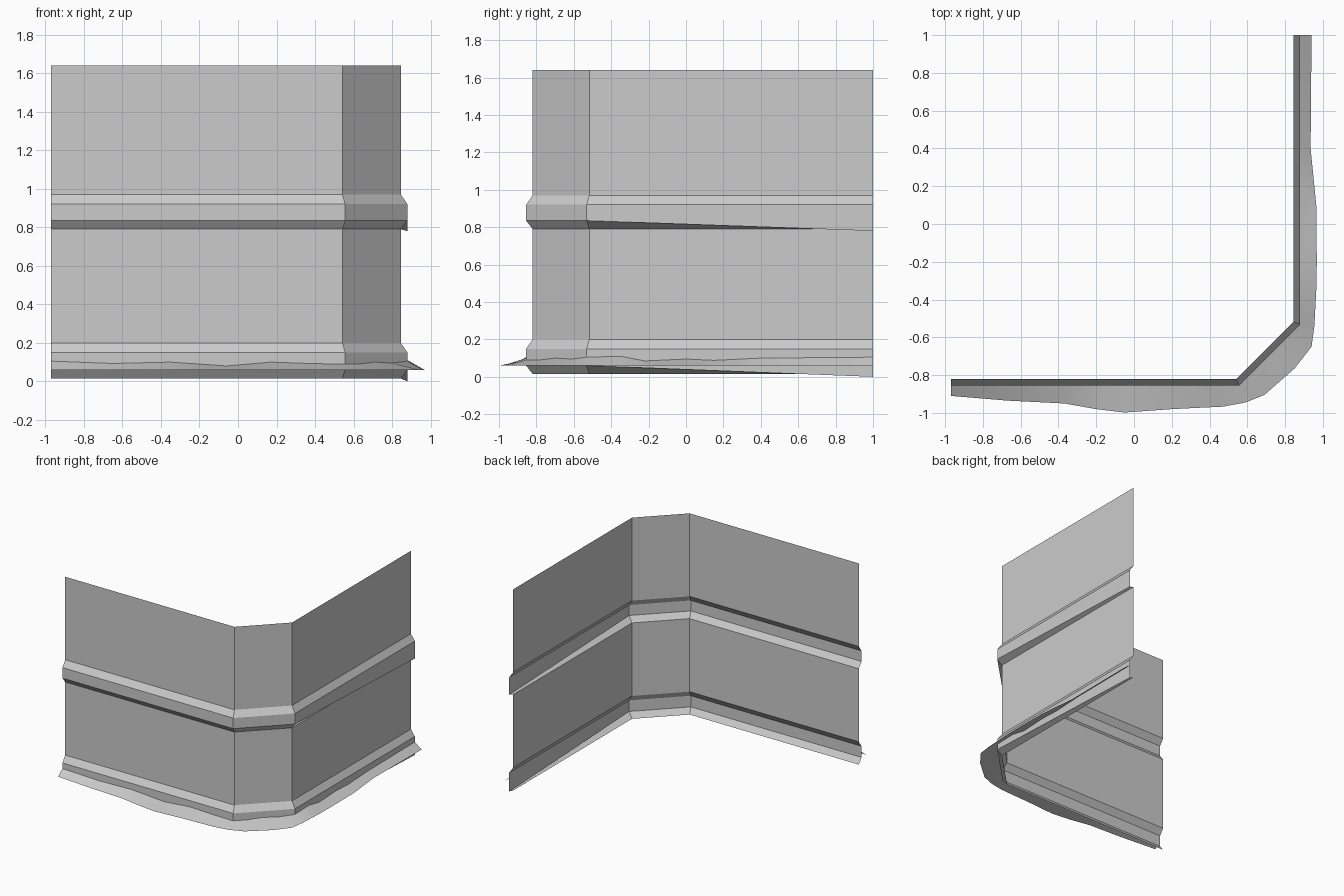
import bpy
import bmesh

cube = bpy.data.objects.get("Cube")
if cube:
    bpy.data.objects.remove(cube, do_unlink=True)

grey = bpy.data.materials.new("light grey")
grey.use_nodes = True
grey.diffuse_color = (0.6, 0.6, 0.6, 1)
grey.node_tree.nodes["Principled BSDF"].inputs["Base Color"].default_value = (0.6, 0.6, 0.6, 1)


def make_strip(name, stations, smooth):
    """Skin a sheet through a row of stations, each listed from top to bottom."""
    bm = bmesh.new()
    rows = [[bm.verts.new(p) for p in station] for station in stations]
    for a, b in zip(rows, rows[1:]):
        for j in range(len(a) - 1):
            face = bm.faces.new((a[j], a[j + 1], b[j + 1], b[j]))
            face.smooth = smooth
    mesh = bpy.data.meshes.new(name)
    bm.to_mesh(mesh)
    bm.free()
    mesh.materials.append(grey)
    obj = bpy.data.objects.new(name, mesh)
    bpy.context.collection.objects.link(obj)
    return obj


# Plan of the wall face and of the raised trim bands
wall_path = [(-0.97, -0.82), (0.542, -0.82), (0.845, -0.517), (0.845, 1.0)]
trim_path = [(-0.97, -0.855), (0.556, -0.855), (0.88, -0.531), (0.88, 1.0)]

# Wall section from top to bottom: (height, stands out as trim)
section = [(1.64, False), (0.97, False), (0.92, True), (0.835, True),
           (0.79, False), (0.2, False), (0.15, True), (0.06, True), (0.015, False)]
sagging = {0.835: 0.78, 0.06: 0.0}  # lower trim edges droop at the rear end

stations = []
for i, (wall, trim) in enumerate(zip(wall_path, trim_path)):
    last = i == len(wall_path) - 1
    stations.append([(*(trim if out else wall), sagging.get(z, z) if last else z)
                     for z, out in section])
make_strip("corner_wall", stations, False)

# Ground skirt: inner x, y, z on the trim, then outer x, y on the ground line
skirt = [
    (-0.97, -0.855, 0.105, -0.97, -0.91),
    (-0.65, -0.855, 0.093, -0.67, -0.935),
    (-0.35, -0.855, 0.10, -0.37, -0.95),
    (-0.2, -0.855, 0.09, -0.2, -0.98),
    (-0.06, -0.855, 0.08, -0.05, -0.998),
    (0.17, -0.855, 0.10, 0.2, -0.98),
    (0.4, -0.855, 0.092, 0.47, -0.967),
    (0.556, -0.855, 0.09, 0.59, -0.945),
    (0.63, -0.781, 0.09, 0.69, -0.905),
    (0.71, -0.701, 0.10, 0.85, -0.765),
    (0.80, -0.611, 0.095, 0.94, -0.65),
    (0.88, -0.531, 0.105, 0.955, -0.54),
    (0.88, -0.35, 0.11, 0.965, -0.35),
    (0.88, -0.22, 0.085, 0.968, -0.2),
    (0.88, 0.0, 0.095, 0.965, 0.1),
    (0.88, 0.15, 0.088, 0.955, 0.2),
    (0.88, 0.4, 0.10, 0.935, 0.4),
    (0.88, 1.0, 0.105, 0.94, 1.0),
]
make_strip("ground_skirt", [[(ix, iy, iz), (ox, oy, 0.06)] for ix, iy, iz, ox, oy in skirt], True)
